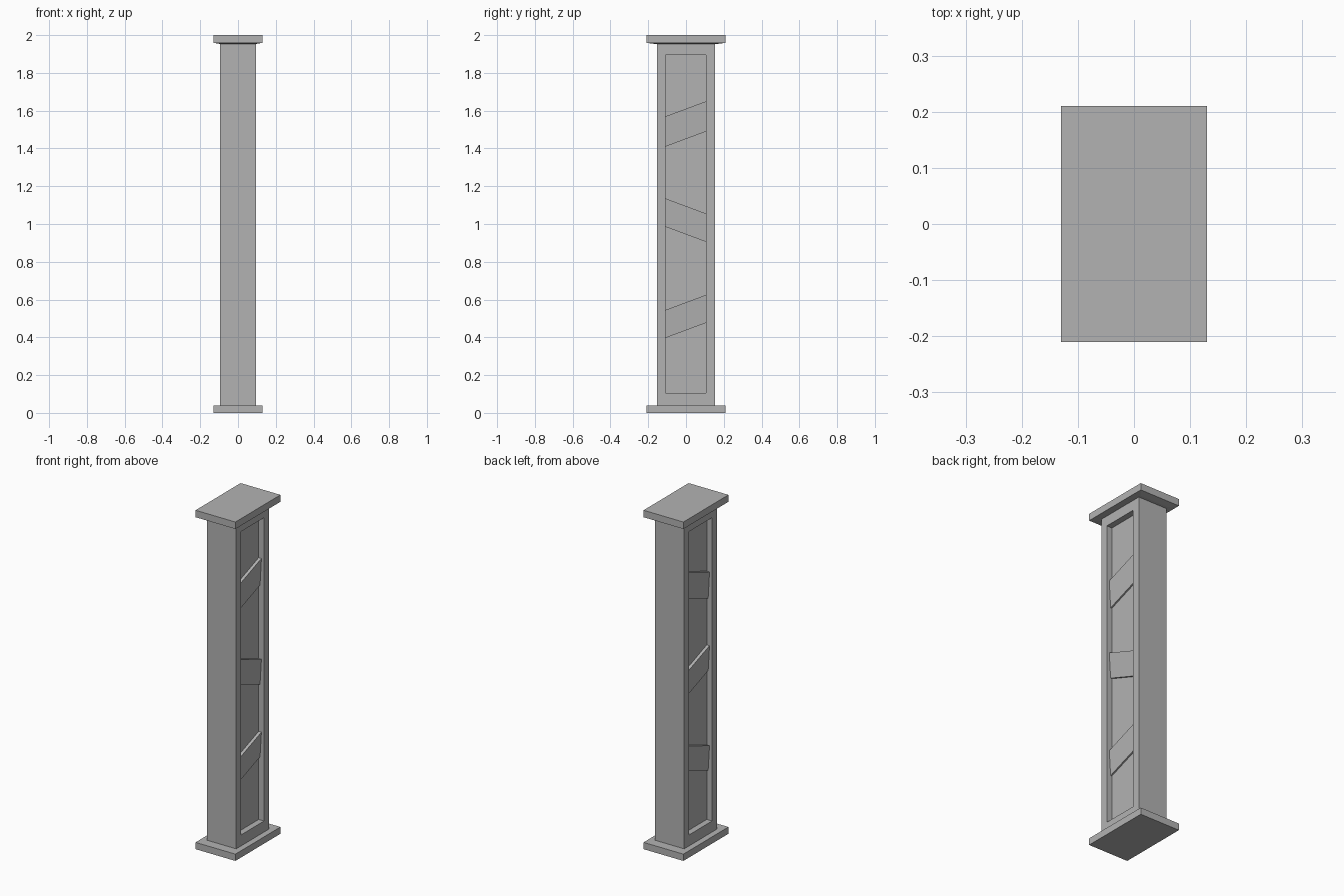
import bpy, bmesh

if "Cube" in bpy.data.objects:
    bpy.data.objects.remove(bpy.data.objects["Cube"])

# Dark grey for the whole column
grey = bpy.data.materials.new("dark_grey")
grey.diffuse_color = (0.45, 0.45, 0.45, 1)
grey.use_nodes = True
grey.node_tree.nodes["Principled BSDF"].inputs["Base Color"].default_value = grey.diffuse_color


def finish(name, bm):
    bmesh.ops.recalc_face_normals(bm, faces=bm.faces)
    mesh = bpy.data.meshes.new(name)
    bm.to_mesh(mesh)
    bm.free()
    mesh.materials.append(grey)
    obj = bpy.data.objects.new(name, mesh)
    bpy.context.collection.objects.link(obj)
    return obj


def loft(name, loops):
    """Closed solid through a series of four-point loops."""
    bm = bmesh.new()
    loops = [[bm.verts.new(p) for p in loop] for loop in loops]
    for a, b in zip(loops, loops[1:]):
        for i in range(4):
            j = (i + 1) % 4
            bm.faces.new((a[i], a[j], b[j], b[i]))
    bm.faces.new(loops[0])
    bm.faces.new(loops[-1])
    return finish(name, bm)


def rect(hx, hy, z):
    return [(-hx, -hy, z), (hx, -hy, z), (hx, hy, z), (-hx, hy, z)]


# Base and cap plates; the cap underside tapers slightly to the shaft
loft("base_plate", [rect(0.13, 0.21, 0), rect(0.13, 0.21, 0.04)])
loft("cap_plate", [rect(0.10, 0.17, 1.954), rect(0.13, 0.21, 1.959), rect(0.13, 0.21, 2)])

# Shaft with a recessed panel on both wide sides
FLOOR_X = 0.06
bm = bmesh.new()
bmesh.ops.create_cube(bm, size=1)
for v in bm.verts:
    v.co = (v.co.x * 0.19, v.co.y * 0.305, 1.0 + v.co.z * 1.92)
bm.normal_update()
sides = [f for f in bm.faces if abs(f.normal.x) > 0.9]
bmesh.ops.inset_individual(bm, faces=sides, thickness=0.04)
for f in sides:
    for v in f.verts:
        v.co.y = 0.107 if v.co.y > 0 else -0.108
        v.co.z = 1.895 if v.co.z > 1 else 0.105
for f in bmesh.ops.extrude_discrete_faces(bm, faces=sides)["faces"]:
    for v in f.verts:
        v.co.x = FLOOR_X if v.co.x > 0 else -FLOOR_X
finish("column_shaft", bm)

# Slanted braces in the recess: bottom z at low y, bottom z at high y, height
braces = [(1.41, 1.49, 0.16), (0.985, 0.905, 0.15), (0.397, 0.477, 0.148)]
for n, (z0, z1, h) in enumerate(braces, 1):
    ends = [[(FLOOR_X - 0.005, y, z), (FLOOR_X + 0.009, y, z),
             (FLOOR_X + 0.018, y, z + h), (FLOOR_X - 0.005, y, z + h)]
            for y, z in ((-0.108, z0), (0.107, z1))]
    brace = loft(f"diagonal_brace_{n}", ends)
    mirror = brace.modifiers.new("both_sides", 'MIRROR')
    mirror.use_axis = (True, False, False)
    mirror.use_mirror_merge = False
